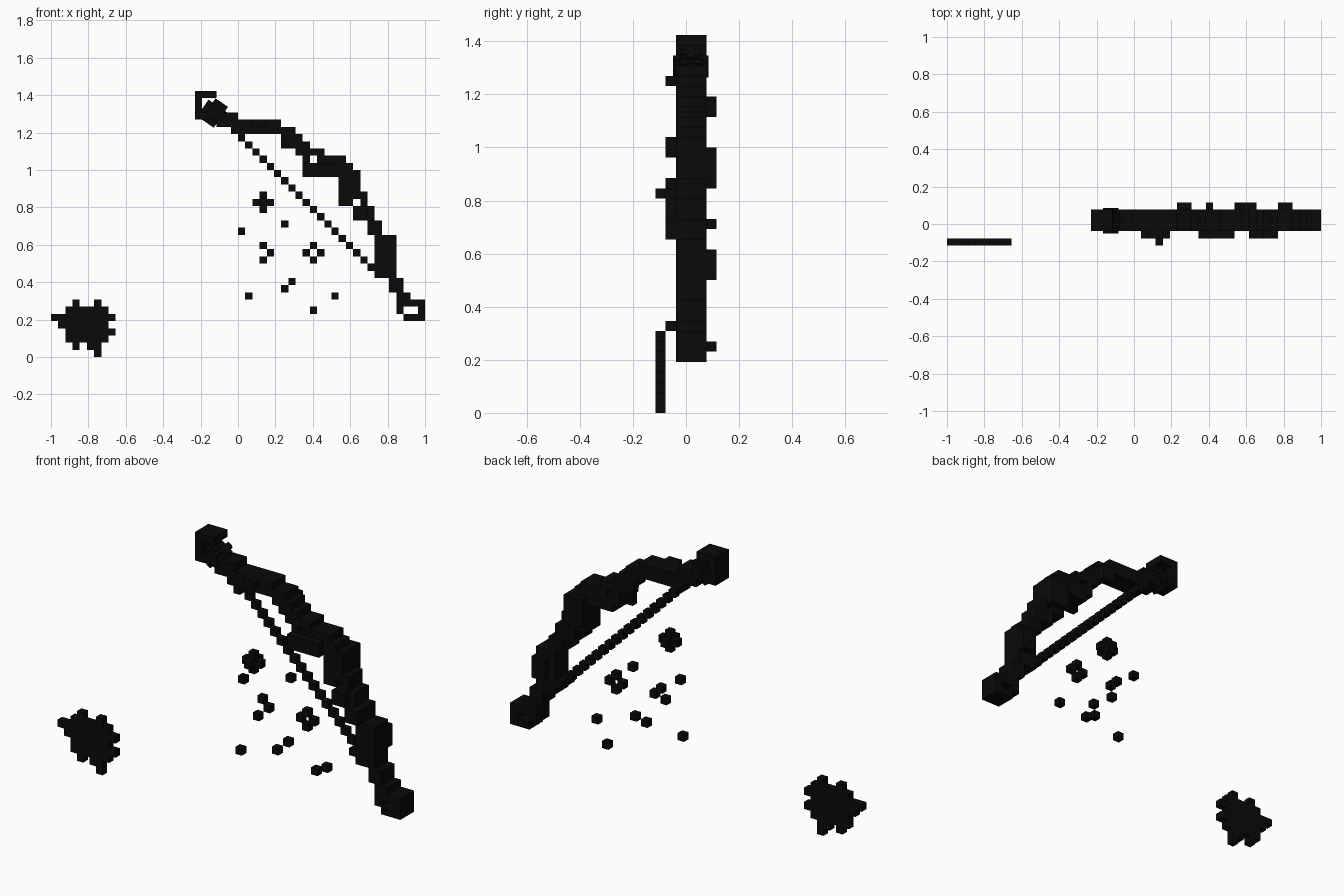
import bpy, bmesh
from mathutils import Vector, Matrix

if "Cube" in bpy.data.objects:
    bpy.data.objects.remove(bpy.data.objects["Cube"])

S = 2 / 52                      # voxel edge
ORIGIN = Vector((-1, -3 * S, 0))

black = bpy.data.materials.new("black")
black.diffuse_color = (0.003, 0.003, 0.003, 1)
black.use_nodes = True
black.node_tree.nodes["Principled BSDF"].inputs["Base Color"].default_value = black.diffuse_color

DIRS = [(1, 0, 0), (-1, 0, 0), (0, 1, 0), (0, -1, 0), (0, 0, 1), (0, 0, -1)]


def voxels(name, cells, matrix=None):
    """Mesh holding only the exposed faces of a set of grid cells."""
    if matrix is None:
        matrix = Matrix.Translation(ORIGIN) @ Matrix.Scale(S, 4)
    bm = bmesh.new()
    for c in cells:
        for d in DIRS:
            if (c[0] + d[0], c[1] + d[1], c[2] + d[2]) in cells:
                continue
            n = Vector(d)
            u = Vector((d[1], d[2], d[0]))
            v = n.cross(u)
            mid = Vector(c) + Vector((.5, .5, .5)) + n / 2
            bm.faces.new([bm.verts.new(matrix @ (mid + a * u / 2 + b * v / 2))
                          for a, b in ((-1, -1), (1, -1), (1, 1), (-1, 1))])
    bmesh.ops.remove_doubles(bm, verts=bm.verts, dist=1e-5)
    me = bpy.data.meshes.new(name)
    bm.to_mesh(me)
    bm.free()
    me.materials.append(black)
    ob = bpy.data.objects.new(name, me)
    bpy.context.collection.objects.link(ob)
    return ob


def box(x0, x1, y0, y1, z0, z1):
    return {(x, y, z) for x in range(x0, x1 + 1)
            for y in range(y0, y1 + 1) for z in range(z0, z1 + 1)}


# Bow limbs: lowest and highest cell in each column, three layers deep
spans = [(32, 33), (32, 33), (31, 33), (30, 32), (31, 32), (31, 32), (31, 32),
         (31, 32), (31, 32), (30, 31), (29, 31), (28, 30), (26, 29), (25, 28),
         (25, 28), (25, 27), (25, 27), (21, 27), (21, 26), (19, 25), (19, 22),
         (17, 20), (15, 18), (11, 16), (9, 16), (6, 10)]
limb = set()
for col, (lo, hi) in enumerate(spans, 23):
    limb |= box(col, col, 2, 4, lo, hi)
limb -= box(36, 36, 2, 4, 27, 27) | box(42, 42, 2, 4, 21, 21)
limb |= box(44, 45, 2, 4, 12, 12) | box(45, 45, 2, 4, 11, 14)
# Raised plates on the back and front of the limbs
limb |= box(32, 33, 5, 5, 29, 30) | box(40, 42, 5, 5, 22, 25) | box(46, 47, 5, 5, 13, 15)
limb |= box(28, 29, 1, 1, 32, 32) | box(35, 39, 1, 1, 25, 26) | box(42, 43, 1, 1, 19, 20)
limb |= box(44, 45, 1, 1, 17, 18)
limb -= box(36, 36, 1, 5, 27, 27)
voxels("bow_limbs", limb)

# Lower tip ring
voxels("lower_tip", (box(48, 51, 2, 4, 5, 8) - box(49, 50, 2, 4, 6, 6)
                     - box(50, 51, 2, 4, 8, 8) - box(48, 48, 2, 4, 5, 5)))

# Upper tip ring and the small tilted knot inside it
voxels("upper_tip", box(20, 22, 2, 4, 33, 36) - box(21, 22, 2, 4, 34, 35))
ball = {c for c in box(-2, 2, -2, 2, -2, 2) if sum(k * k for k in c) <= 5}
voxels("tip_knot", ball,
       Matrix.Translation((-0.125, 0.018, 1.305)) @ Matrix.Rotation(0.6, 4, 'Y')
       @ Matrix.Scale(0.027, 4) @ Matrix.Translation((-.5, -.5, -.5)))

# Bowstring
voxels("bowstring", {(26 + n, 3, 30 - n) for n in range(20)})

# Floating droplets, with one plus-shaped cluster
drops = {(26, 3, 17), (32, 5, 18), (29, 3, 15), (30, 3, 14), (29, 2, 13),
         (36, 3, 15), (35, 3, 14), (37, 3, 14), (36, 3, 13), (33, 3, 10),
         (32, 2, 9), (27, 1, 8), (39, 3, 8), (36, 5, 6)}
drops |= {(29, 1, 21)} | {(29 + d[0], 1 + d[1], 21 + d[2]) for d in DIRS}
voxels("droplets", drops)

# Flat splat, one layer thick, rows listed from the bottom
rows = ["      #", "   # ##", "  ######", "  #######", " #######",
        "#########", "  ######", "   #  #"]
voxels("splat", {(x, 0, z) for z, r in enumerate(rows)
                 for x, ch in enumerate(r) if ch == "#"})
